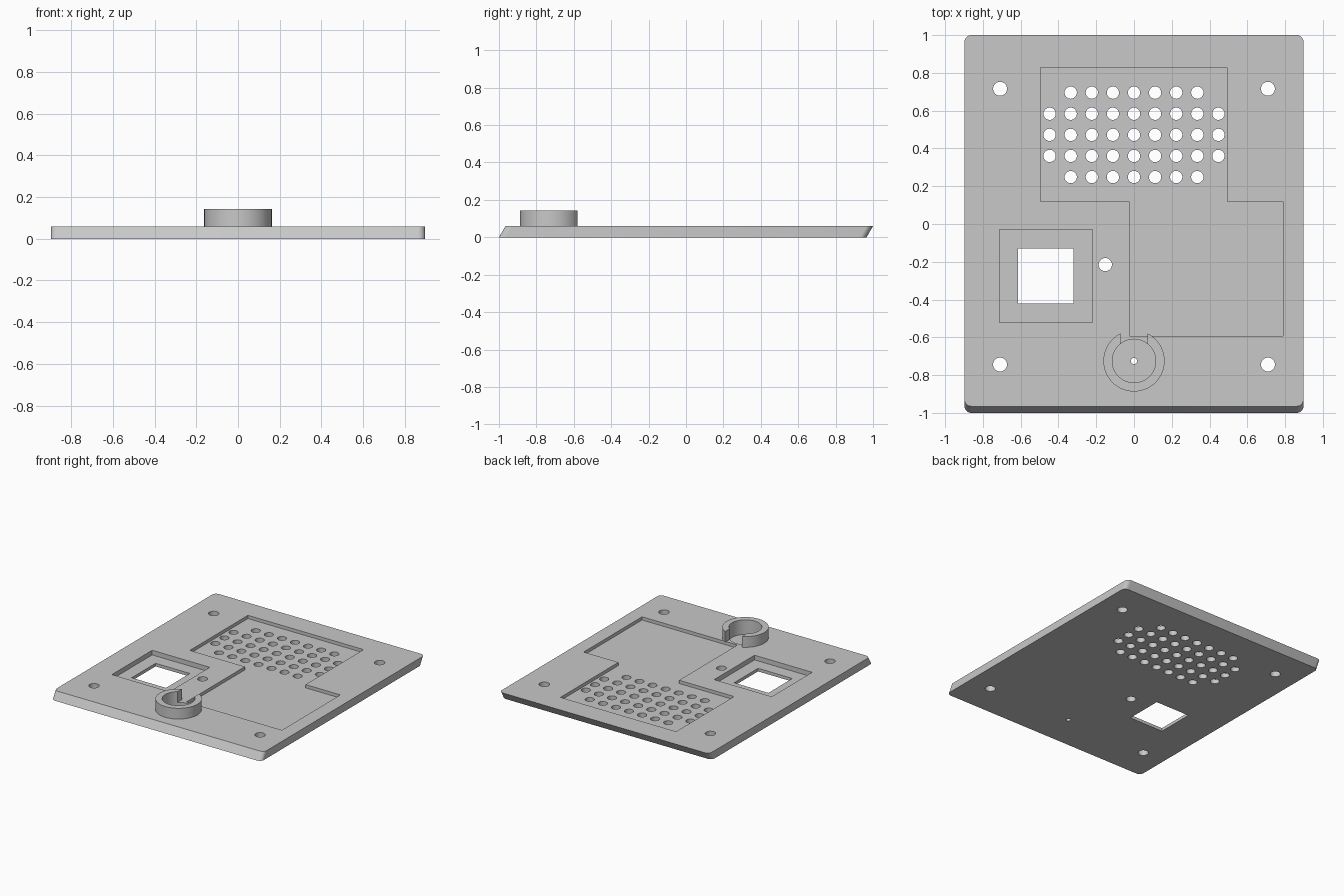
import bpy, bmesh, math

if "Cube" in bpy.data.objects:
    bpy.data.objects.remove(bpy.data.objects["Cube"])

T = 0.06          # plate thickness
SHEAR = 0.035     # the top of the plate is shifted back by this much
W = 0.897
RING_Y = -0.725

grey = bpy.data.materials.new("light grey")
grey.diffuse_color = (0.58, 0.58, 0.58, 1)
grey.use_nodes = True
grey.node_tree.nodes["Principled BSDF"].inputs["Base Color"].default_value = grey.diffuse_color


def add_prism(bm, pts, z0, z1, shear=0.0):
    """Extrude a counter-clockwise outline from z0 to z1."""
    low = [bm.verts.new((x, y, z0)) for x, y in pts]
    high = [bm.verts.new((x, y + shear, z1)) for x, y in pts]
    bm.faces.new(low[::-1])
    bm.faces.new(high)
    n = len(pts)
    for i in range(n):
        j = (i + 1) % n
        bm.faces.new((low[i], low[j], high[j], high[i]))


def arc(cx, cy, r, a0, a1, n):
    return [(cx + r * math.cos(a0 + (a1 - a0) * i / n),
             cy + r * math.sin(a0 + (a1 - a0) * i / n)) for i in range(n + 1)]


def circle(cx, cy, r, n=32):
    return arc(cx, cy, r, 0, 2 * math.pi, n)[:-1]


def rect(x0, y0, x1, y1):
    return [(x0, y0), (x1, y0), (x1, y1), (x0, y1)]


def make(name, prisms):
    bm = bmesh.new()
    for p in prisms:
        add_prism(bm, *p)
    me = bpy.data.meshes.new(name)
    bm.to_mesh(me)
    bm.free()
    me.materials.append(grey)
    ob = bpy.data.objects.new(name, me)
    bpy.context.collection.objects.link(ob)
    return ob


def select(ob):
    bpy.ops.object.select_all(action='DESELECT')
    ob.select_set(True)
    bpy.context.view_layer.objects.active = ob


def cut(ob, name, prisms):
    cutter = make(name, prisms)
    cutter.hide_render = True
    mod = ob.modifiers.new(name, 'BOOLEAN')
    mod.operation = 'DIFFERENCE'
    mod.solver = 'EXACT'
    mod.object = cutter
    select(ob)
    bpy.ops.object.modifier_apply(modifier=mod.name)
    bpy.data.objects.remove(cutter)


# Slanted base plate with rounded corners
R, q = 0.035, math.pi / 2
y0, y1 = -1.0, 1.0 - SHEAR
outline = []
for k, (cx, cy) in enumerate([(W - R, y1 - R), (-W + R, y1 - R),
                              (-W + R, y0 + R), (W - R, y0 + R)]):
    outline += arc(cx, cy, R, k * q, (k + 1) * q, 8)
plate = make("base_plate", [(outline, 0, T, SHEAR)])

# Recesses in the top: stepped pocket, square pocket, round pit
pocket = [(-0.495, 0.12), (-0.025, 0.12), (-0.025, -0.592), (0.79, -0.592),
          (0.79, 0.12), (0.493, 0.12), (0.493, 0.828), (-0.495, 0.828)]
cut(plate, "recess_cutter", [
    (pocket, T - 0.025, 0.1),
    (rect(-0.712, -0.522, -0.22, -0.03), T - 0.036, 0.1),
    (circle(0, RING_Y, 0.115, 64), T - 0.03, 0.1),
])

# Holes through the plate: grille, screws, indicator, pin, window
holes = [(rect(-0.613, -0.422, -0.32, -0.13), -0.1, 0.2),
         (circle(-0.152, -0.215, 0.035), -0.1, 0.2),
         (circle(0, RING_Y, 0.017, 16), -0.1, 0.2)]
for x in (-0.709, 0.709):
    for y in (0.716, -0.744):
        holes.append((circle(x, y, 0.037), -0.1, 0.2))
for row in range(-2, 3):
    n = 3 if abs(row) == 2 else 4
    for i in range(-n, n + 1):
        holes.append((circle(i * 0.1117, 0.472 - row * 0.1117, 0.0325), -0.1, 0.2))
cut(plate, "hole_cutter", holes)

# Upright split ring with a parallel-sided gap at the back
ro, ri, g = 0.162, 0.115, 0.072
ao, ai = math.acos(g / ro), math.acos(g / ri)
ring_pts = (arc(0, RING_Y, ro, math.pi - ao, 2 * math.pi + ao, 64)
            + arc(0, RING_Y, ri, 2 * math.pi + ai, math.pi - ai, 56))
ring = make("split_ring", [(ring_pts, T, 0.143)])

for ob in (plate, ring):
    select(ob)
    bpy.ops.object.shade_smooth_by_angle(angle=math.radians(30))
